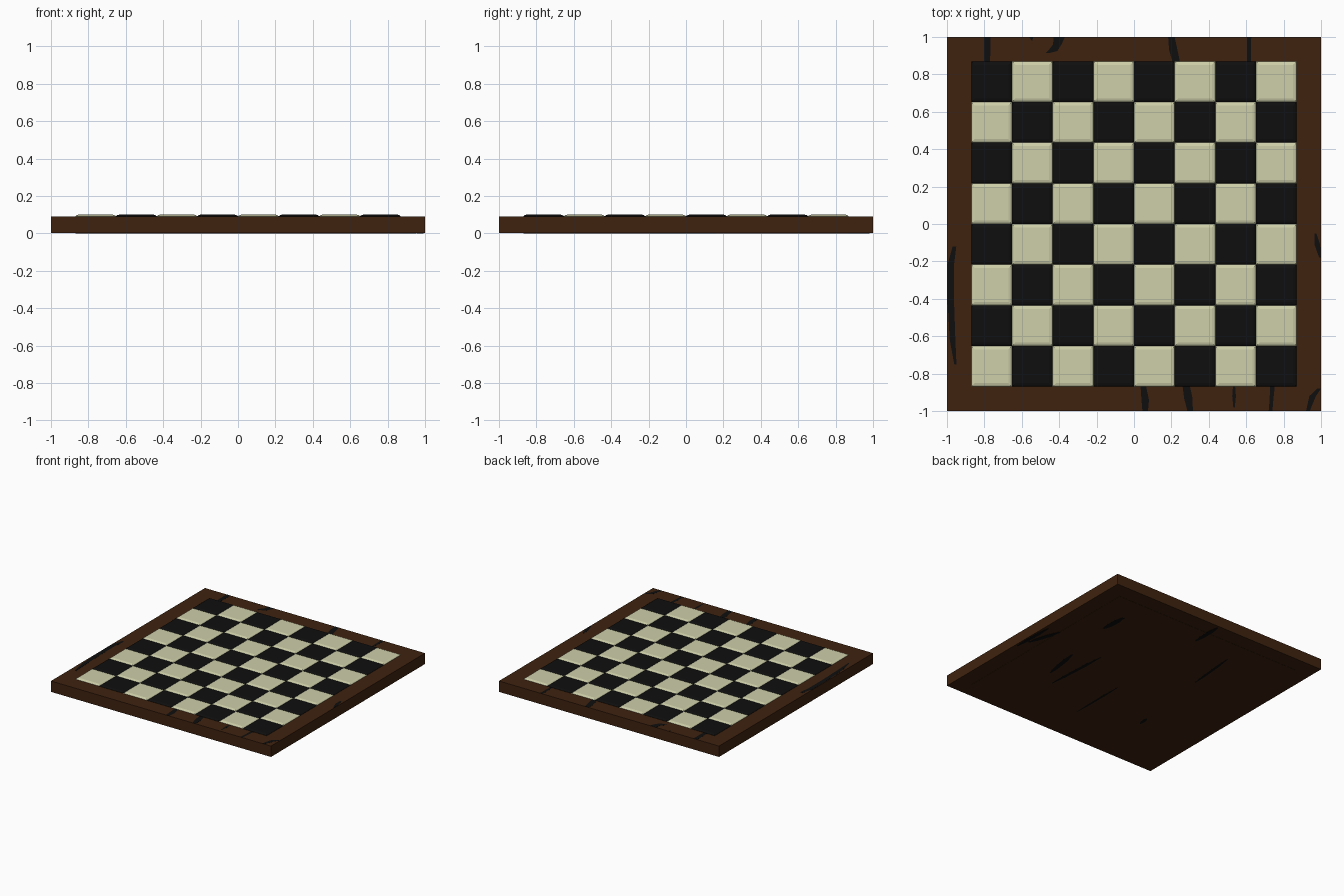
import bpy, bmesh

if "Cube" in bpy.data.objects:
    bpy.data.objects.remove(bpy.data.objects["Cube"])

FIELD = 0.87          # half width of the playing field
TOP = 0.091           # top of the wooden board
TILE_TOP = 0.101
N = 8
STEP = 2 * FIELD / N


def material(name, rgb):
    m = bpy.data.materials.new(name)
    m.diffuse_color = (*rgb, 1)
    m.use_nodes = True
    m.node_tree.nodes["Principled BSDF"].inputs["Base Color"].default_value = m.diffuse_color
    return m


WOOD = material("dark_brown_wood", (0.050, 0.0165, 0.0048))
LIGHT = material("cream_tile", (0.62, 0.63, 0.40))
DARK = material("black_tile", (0.0045, 0.0045, 0.0045))


def finish(name, bm, mat):
    bmesh.ops.recalc_face_normals(bm, faces=bm.faces)
    me = bpy.data.meshes.new(name)
    bm.to_mesh(me)
    bm.free()
    me.materials.append(mat)
    ob = bpy.data.objects.new(name, me)
    bpy.context.collection.objects.link(ob)
    return ob


def add_stack(bm, cx, cy, rings):
    """Square solid from (half width, z) rings, bottom to top."""
    loops = [[bm.verts.new((cx + sx * h, cy + sy * h, z))
              for sx, sy in ((-1, -1), (1, -1), (1, 1), (-1, 1))] for h, z in rings]
    for a, b in zip(loops, loops[1:]):
        for i in range(4):
            j = (i + 1) % 4
            bm.faces.new((a[i], a[j], b[j], b[i]))
    bm.faces.new(loops[0][::-1])
    bm.faces.new(loops[-1])


def add_streak(bm, pts, z0, z1):
    """Thin grain plate along a path of (x, y, width), clipped at the board edge."""
    clip = lambda v: max(-0.999, min(0.999, v))
    lower, upper = [], []
    for z, out in ((z0, lower), (z1, upper)):
        for x, y, w in pts:
            out.append([bm.verts.new((clip(x + s * w / 2), clip(y), z)) for s in (-1, 1)])
    for i in range(len(pts) - 1):
        for r in (lower, upper):
            bm.faces.new((r[i][0], r[i][1], r[i + 1][1], r[i + 1][0]))
        for s in (0, 1):
            bm.faces.new((lower[i][s], lower[i + 1][s], upper[i + 1][s], upper[i][s]))
    for e in (0, -1):
        bm.faces.new((lower[e][0], lower[e][1], upper[e][1], upper[e][0]))


# Wooden board, with the faint step of the underside panel
bm = bmesh.new()
add_stack(bm, 0, 0, [(FIELD, 0.0005), (FIELD, 0.002), (1, 0.002), (1, TOP)])
finish("board", bm, WOOD)

# Raised tiles with sloped edges, one object per colour
for name, mat, parity in (("light_tiles", LIGHT, 0), ("dark_tiles", DARK, 1)):
    bm = bmesh.new()
    for i in range(N):
        for j in range(N):
            if (i + j) % 2 == parity:
                h = STEP / 2
                add_stack(bm, -FIELD + (i + 0.5) * STEP, -FIELD + (j + 0.5) * STEP,
                          [(h, TOP - 0.003), (h, TOP + 0.001),
                           (h - 0.007, TILE_TOP - 0.0035), (h - 0.019, TILE_TOP)])
    finish(name, bm, mat)

# Dark grain streaks on the frame
top_streaks = [
    [(-0.785, 0.87, .032), (-0.785, 1, .036)],
    [(-0.46, 0.915, .02), (-0.435, 0.925, .05), (-0.41, 0.96, .045), (-0.40, 1, .06)],
    [(-0.545, 0.98, .005), (-0.55, 1, .02)],
    [(0.225, 0.87, .04), (0.21, 0.93, .045), (0.20, 1, .035)],
    [(0.615, 0.87, .02), (0.615, 1, .024)],
    [(1.0, -0.18, .02), (0.98, -0.11, .03), (0.97, -0.05, .01)],
    [(-0.955, -0.75, .012), (-0.97, -0.62, .03), (-0.98, -0.4, .035),
     (-0.98, -0.22, .035), (-0.96, -0.12, .02)],
    [(0.06, -1, .03), (0.06, -0.94, .04), (0.05, -0.87, .03)],
    [(0.30, -1, .03), (0.29, -0.93, .045), (0.28, -0.87, .04)],
    [(0.535, -0.98, .008), (0.535, -0.92, .02), (0.535, -0.87, .012)],
    [(0.73, -1, .02), (0.735, -0.94, .02), (0.74, -0.87, .025)],
    [(0.93, -1, .02), (0.955, -0.92, .035), (0.995, -0.88, .03)],
]
bm = bmesh.new()
for pts in top_streaks:
    add_streak(bm, pts, TOP - 0.002, TOP + 0.0006)
finish("top_grain", bm, DARK)

# Dark grain streaks on the underside: (x, y) start and end, width
bottom_streaks = [
    (0.65, 0.42, 0.64, 0.64, .05), (0.95, -0.10, 0.87, 0.16, .04),
    (0.98, -0.20, 0.97, 0.15, .03), (0.53, -0.35, 0.58, -0.03, .04),
    (0.42, -0.46, 0.39, 0.07, .03), (0.0, -0.67, 0.0, -0.19, .02),
    (-0.40, 0.24, -0.36, 0.67, .025), (0.0, 0.72, 0.0, 0.98, .04),
    (-0.48, -0.50, -0.47, -0.41, .03),
]
bm = bmesh.new()
for x0, y0, x1, y1, w in bottom_streaks:
    pts = [(x0 + (x1 - x0) * t, y0 + (y1 - y0) * t, w * k)
           for t, k in ((0, .25), (.25, .9), (.7, 1), (1, .3))]
    add_streak(bm, pts, 0.0, 0.004)
finish("underside_grain", bm, DARK)
